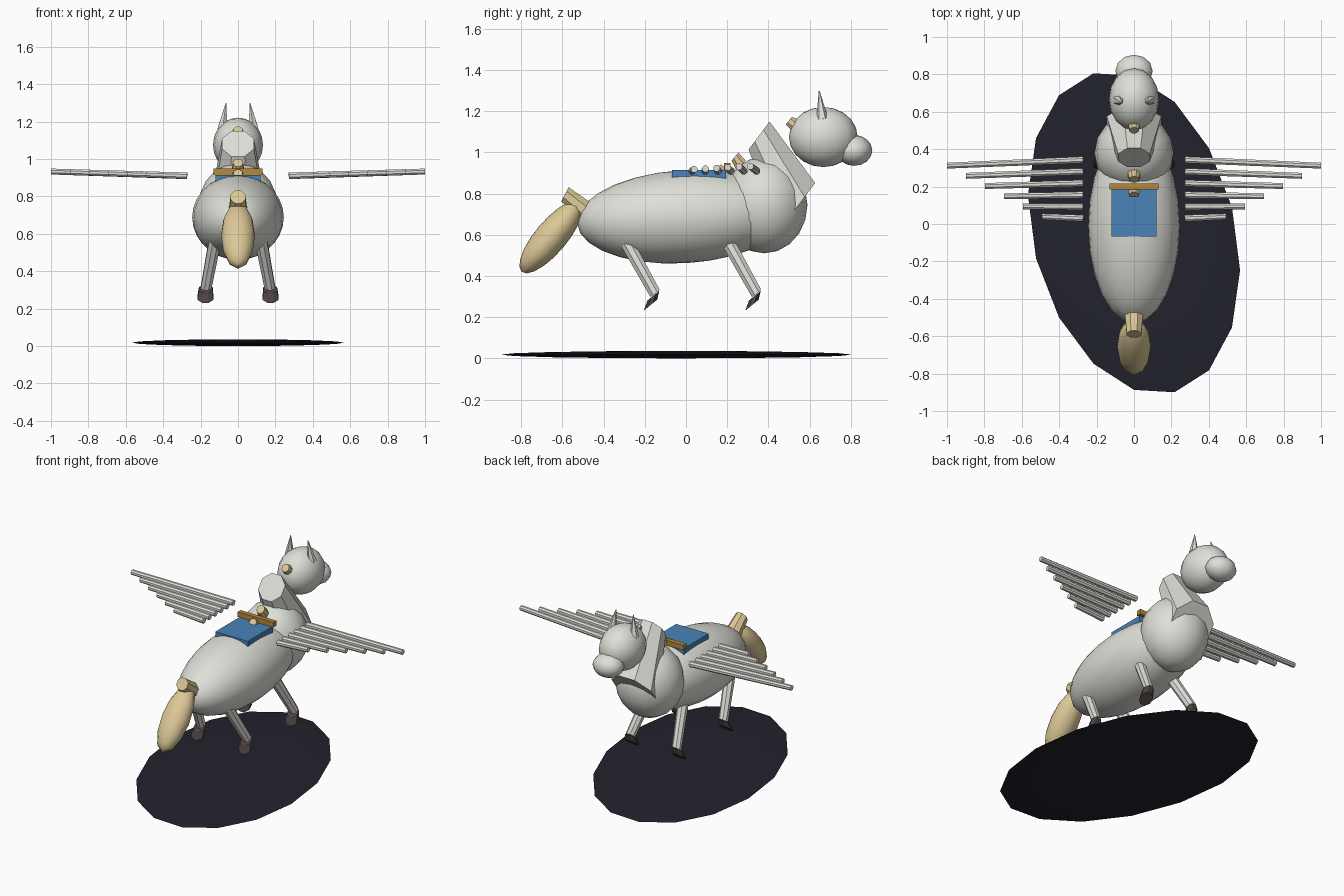
import bpy, bmesh, math
from mathutils import Matrix, Vector

if "Cube" in bpy.data.objects:
    bpy.data.objects.remove(bpy.data.objects["Cube"])


def material(name, rgb):
    m = bpy.data.materials.new(name)
    m.diffuse_color = (*rgb, 1)
    m.use_nodes = True
    m.node_tree.nodes["Principled BSDF"].inputs["Base Color"].default_value = m.diffuse_color
    return m


WHITE = material("coat_white", (0.74, 0.74, 0.69))
TAN = material("hair_tan", (0.72, 0.58, 0.31))
DARK = material("base_dark", (0.016, 0.016, 0.026))
BLUE = material("blanket_blue", (0.065, 0.23, 0.48))
GOLD = material("trim_gold", (0.48, 0.25, 0.04))
HOOF = material("hoof_brown", (0.075, 0.055, 0.055))


def finish(name, bm, mat, smooth=True):
    bmesh.ops.recalc_face_normals(bm, faces=bm.faces[:])
    me = bpy.data.meshes.new(name)
    bm.to_mesh(me)
    bm.free()
    me.materials.append(mat)
    ob = bpy.data.objects.new(name, me)
    bpy.context.collection.objects.link(ob)
    if smooth:
        bpy.ops.object.select_all(action='DESELECT')
        ob.select_set(True)
        bpy.context.view_layer.objects.active = ob
        bpy.ops.object.shade_smooth_by_angle(angle=math.radians(42))
    return ob


def ellipsoid(name, centre, radii, mat, tilt=0, segs=16, rings=10):
    """Ellipsoid tilted about the x axis (degrees)."""
    bm = bmesh.new()
    mx = (Matrix.Translation(centre) @ Matrix.Rotation(math.radians(tilt), 4, 'X')
          @ Matrix.Diagonal((*radii, 1)))
    bmesh.ops.create_uvsphere(bm, u_segments=segs, v_segments=rings, radius=1, matrix=mx)
    return finish(name, bm, mat)


def frustum(name, a, b, ra, rb, mat, normal=None, sides=8):
    """Tapered tube from a to b; both end discs are square to the given normal."""
    a, b = Vector(a), Vector(b)
    n = Vector(normal or (b - a)).normalized()
    ref = Vector((1, 0, 0)) if abs(n.x) < 0.8 else Vector((0, 0, 1))
    u = (ref - n * ref.dot(n)).normalized()
    v = n.cross(u)
    bm = bmesh.new()
    loops = []
    for c, r in ((a, ra), (b, rb)):
        ring = []
        for i in range(sides):
            t = math.tau * (i + 0.5) / sides
            ring.append(bm.verts.new(c + (u * math.cos(t) + v * math.sin(t)) * r))
        loops.append(ring)
        bm.faces.new(ring)
    for i in range(sides):
        j = (i + 1) % sides
        bm.faces.new((loops[0][i], loops[0][j], loops[1][j], loops[1][i]))
    return finish(name, bm, mat, sides > 8)


def box(name, lo, hi, mat):
    lo, hi = Vector(lo), Vector(hi)
    bm = bmesh.new()
    bmesh.ops.create_cube(bm, size=1, matrix=Matrix.Translation((lo + hi) / 2)
                          @ Matrix.Diagonal((*(hi - lo), 1)))
    return finish(name, bm, mat, False)


# Ground disc: flattened, skewed sphere
bm = bmesh.new()
skew = Matrix(((0.567, 0, 0, 0), (-0.2, 0.84, 0, -0.047), (0, 0, 0.018, 0.018), (0, 0, 0, 1)))
bmesh.ops.create_uvsphere(bm, u_segments=16, v_segments=8, radius=1, matrix=skew)
finish("ground_disc", bm, DARK)

# Body, chest, neck, head and muzzle
ellipsoid("body", (0, -0.01, 0.688), (0.245, 0.52, 0.226), WHITE, tilt=3.5, segs=24, rings=14)
ellipsoid("chest", (0, 0.38, 0.745), (0.212, 0.21, 0.235), WHITE)
frustum("neck", (0, 0.54, 0.735), (0, 0.355, 1.082), 0.158, 0.092, WHITE, normal=(0, -0.8, 0.6))
ellipsoid("head", (0, 0.667, 1.075), (0.134, 0.167, 0.146), WHITE)
ellipsoid("muzzle", (0, 0.817, 1.01), (0.1, 0.088, 0.075), WHITE, segs=12, rings=8)

# Mane tufts along the neck line
frustum("mane_tuft_top", (0, 0.54, 1.125), (0, 0.5, 1.155), 0.036, 0.026, TAN, (0, -0.77, 0.64))
frustum("mane_tuft_middle", (0, 0.268, 0.935), (0, 0.238, 0.98), 0.036, 0.028, TAN, (0, -0.77, 0.64))
frustum("mane_tuft_low", (0, 0.18, 0.89), (0, 0.155, 0.925), 0.034, 0.026, TAN, (0, -0.77, 0.64))

# Tail
frustum("tail_root", (0, -0.47, 0.70), (0, -0.588, 0.797), 0.055, 0.042, TAN, (0, -0.85, 0.45))
ellipsoid("tail", (0, -0.655, 0.59), (0.09, 0.222, 0.078), TAN, tilt=50, segs=12, rings=10)

# Saddle blanket and its front bar
box("saddle_blanket", (-0.12, -0.068, 0.868), (0.12, 0.195, 0.915), BLUE)
box("saddle_bar", (-0.132, 0.185, 0.915), (0.132, 0.216, 0.948), GOLD)

for side, s in (("left", -1), ("right", 1)):
    # Ears
    frustum(f"ear_{side}", (s * 0.083, 0.662, 1.16), (s * 0.064, 0.647, 1.3), 0.03, 0.002, WHITE, sides=6)

    # Legs and hooves
    slant = (0, 0.63, -0.77)
    for end, dy in (("front", 0), ("hind", -0.493)):
        frustum(f"{end}_leg_{side}", (s * 0.118, 0.19 + dy, 0.59), (s * 0.17, 0.343 + dy, 0.315),
                0.036, 0.031, WHITE, slant)
        frustum(f"{end}_hoof_{side}", (s * 0.172, 0.335 + dy, 0.305), (s * 0.174, 0.32 + dy, 0.258),
                0.04, 0.046, HOOF, slant)

    # Wing feathers, longest at the front
    for i in range(6):
        frustum(f"feather_{side}_{i + 1}", (s * 0.272, 0.343 - 0.0625 * i, 0.91),
                (s * (1.0 - 0.1015 * i), 0.312 - 0.0545 * i, 0.933 - 0.003 * i),
                0.019, 0.017, WHITE)
